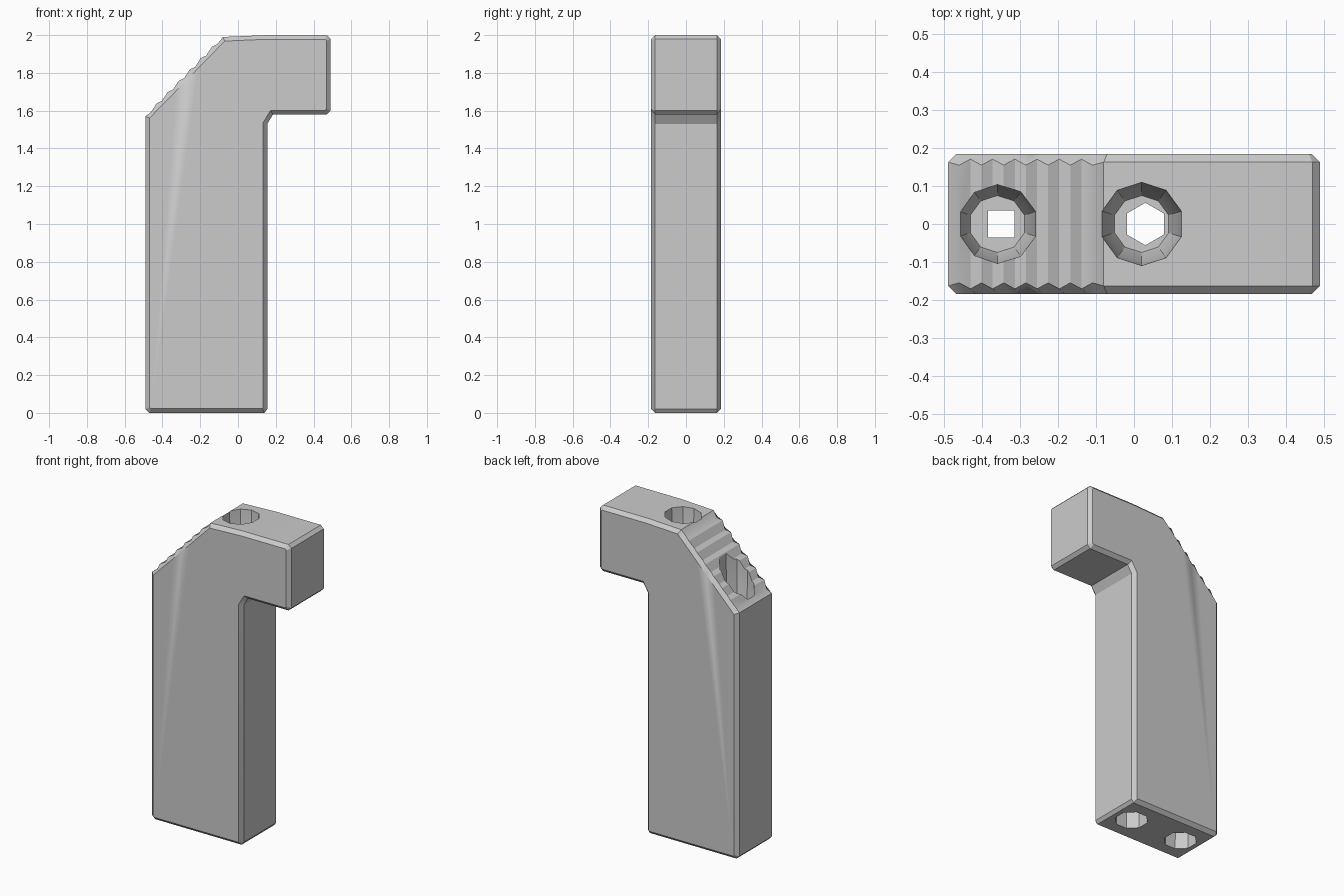
import bpy, bmesh
from math import pi, cos, sin
from mathutils import Vector

cube = bpy.data.objects.get("Cube")
if cube:
    bpy.data.objects.remove(cube, do_unlink=True)

grey = bpy.data.materials.new("matte_grey")
grey.use_nodes = True
grey.diffuse_color = (0.6, 0.6, 0.6, 1)
grey.node_tree.nodes["Principled BSDF"].inputs["Base Color"].default_value = (0.6, 0.6, 0.6, 1)


def make_object(name, bm):
    bmesh.ops.recalc_face_normals(bm, faces=bm.faces)
    mesh = bpy.data.meshes.new(name)
    bm.to_mesh(mesh)
    bm.free()
    mesh.materials.append(grey)
    obj = bpy.data.objects.new(name, mesh)
    bpy.context.collection.objects.link(obj)
    return obj


def inset(points, amount):
    """Offset a counter-clockwise outline inwards by a distance."""
    result = []
    for i, p in enumerate(points):
        a = (p - points[i - 1]).normalized()
        b = (points[(i + 1) % len(points)] - p).normalized()
        na, nb = Vector((-a.y, a.x)), Vector((-b.y, b.x))
        result.append(p + (na + nb) * amount / (1 + na.dot(nb)))
    return result


# Bracket outline in x and z, with a worn, stepped slope
SLOPE_TOP, SLOPE_END, STEPS = Vector((-0.08, 1.99)), Vector((-0.49, 1.57)), 14
outline = [Vector(p) for p in (
    (-0.49, 0.02), (-0.47, 0), (0.14, 0), (0.155, 0.02), (0.155, 1.53),
    (0.185, 1.58), (0.47, 1.58), (0.49, 1.6), (0.49, 1.98), (0.47, 2), (0.15, 2))]
slope_start = len(outline)
outline += [SLOPE_TOP.lerp(SLOPE_END, i / STEPS) for i in range(STEPS + 1)]
inner = inset(outline, 0.022)

# Body: four rings across the thickness, giving chamfered rims
bm = bmesh.new()
rings = []
for side, shape, y in ((-1, inner, 0.185), (-1, outline, 0.163),
                       (1, outline, 0.163), (1, inner, 0.185)):
    ring = []
    for i, p in enumerate(shape):
        jag = 0
        if slope_start < i < len(shape) - 1 and shape is outline:
            jag = 0.008 if i % 2 else -0.008
        ring.append(bm.verts.new((p.x, side * (y + jag), p.y + jag)))
    rings.append(ring)
for low, high in zip(rings, rings[1:]):
    for i in range(len(low)):
        bm.faces.new((low[i - 1], low[i], high[i], high[i - 1]))
bm.faces.new(rings[0])
bm.faces.new(rings[-1])
bmesh.ops.triangulate(bm, faces=[f for f in bm.faces if len(f.verts) > 4])
body = make_object("bracket_body", bm)


def cut(name, x, sides, levels, turn=0):
    """Remove a faceted well given as (radius, height) levels."""
    bm = bmesh.new()
    loops = [[bm.verts.new((x + r * cos(turn + 2 * pi * i / sides),
                            r * sin(turn + 2 * pi * i / sides), z))
              for i in range(sides)] for r, z in levels]
    for low, high in zip(loops, loops[1:]):
        for i in range(sides):
            bm.faces.new((low[i - 1], low[i], high[i], high[i - 1]))
    bm.faces.new(loops[0])
    bm.faces.new(loops[-1])
    cutter = make_object(name, bm)
    cutter.hide_render = True
    cutter.hide_viewport = True
    mod = body.modifiers.new(name, "BOOLEAN")
    mod.operation = "DIFFERENCE"
    mod.solver = "EXACT"
    mod.object = cutter
    return cutter


# Two bolt channels: wide wells at both ends with a narrow shaft between
cutters = [
    cut("slope_well", -0.36, 10, ((0.075, 1.38), (0.1, 1.46), (0.112, 2.2)), pi / 10),
    cut("slope_shaft", -0.35, 4, ((0.05, 0.1), (0.05, 1.5)), pi / 4),
    cut("slope_foot_well", -0.35, 8, ((0.1, -0.1), (0.095, 0.1), (0.06, 0.17)), pi / 8),
    cut("top_well", 0.02, 10, ((0.075, 1.72), (0.1, 1.8), (0.115, 2.1)), pi / 10),
    cut("top_shaft", 0.03, 6, ((0.056, 0.1), (0.056, 1.85)), pi / 6),
    cut("top_foot_well", 0.02, 8, ((0.1, -0.1), (0.095, 0.1), (0.065, 0.17)), pi / 8),
]

# Bake the cuts and drop the helpers
bpy.context.view_layer.update()
graph = bpy.context.evaluated_depsgraph_get()
baked = bpy.data.meshes.new_from_object(body.evaluated_get(graph))
body.modifiers.clear()
body.data = baked
for c in cutters:
    bpy.data.objects.remove(c, do_unlink=True)

# Soft shading with crisp rims
bpy.ops.object.select_all(action="DESELECT")
body.select_set(True)
bpy.context.view_layer.objects.active = body
bpy.ops.object.shade_smooth_by_angle(angle=0.5)
